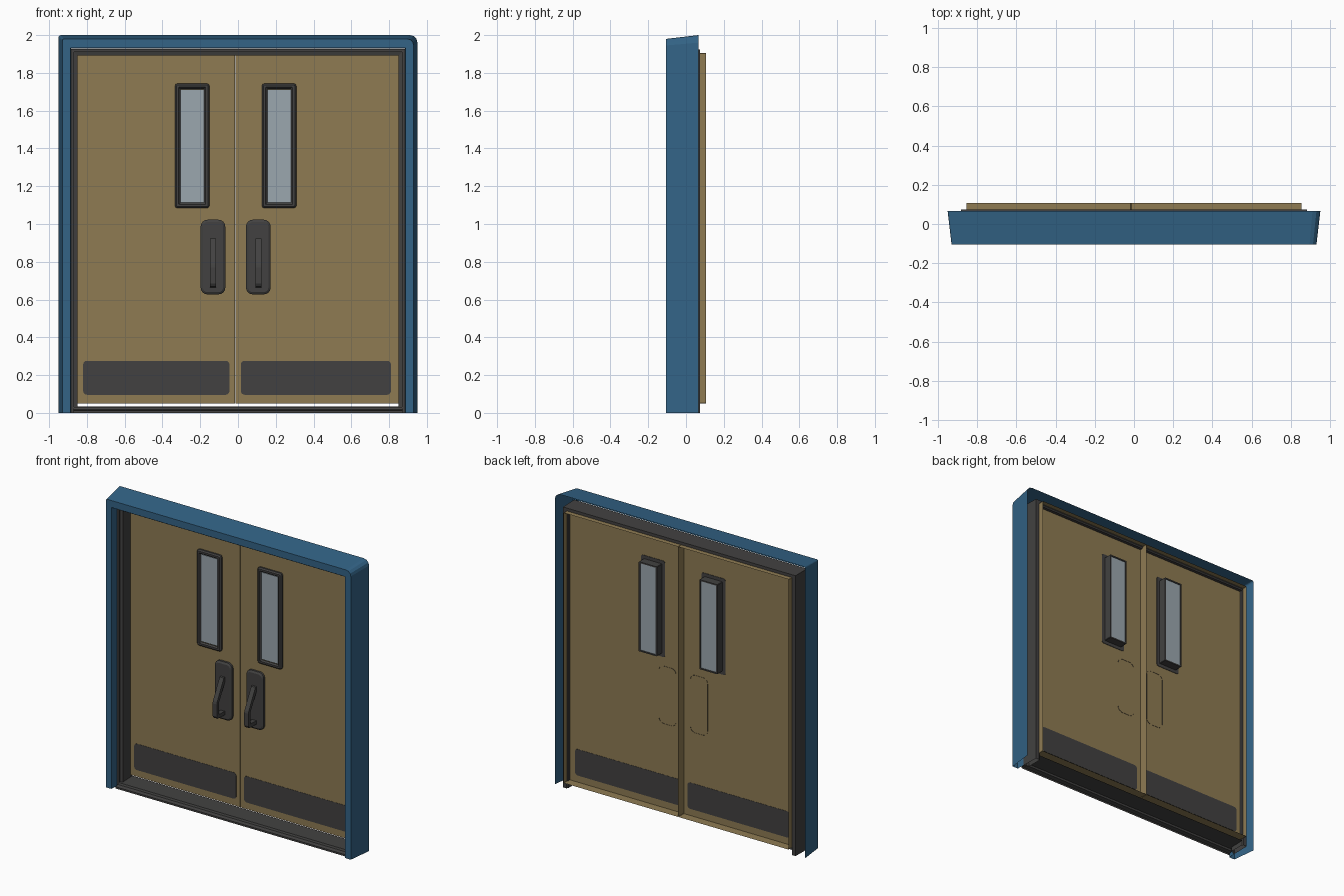
import bpy, bmesh, math

if "Cube" in bpy.data.objects:
    bpy.data.objects.remove(bpy.data.objects["Cube"])


def material(name, rgb):
    m = bpy.data.materials.new(name)
    m.diffuse_color = (*rgb, 1)
    m.use_nodes = True
    m.node_tree.nodes["Principled BSDF"].inputs["Base Color"].default_value = m.diffuse_color
    return m


BLUE = material("blue paint", (0.033, 0.126, 0.24))
TAN = material("tan door", (0.272, 0.198, 0.086))
DARK = material("dark metal", (0.054, 0.053, 0.052))
GLASS = material("pale glass", (0.33, 0.39, 0.43))


def finish(name, bm, mat):
    bmesh.ops.remove_doubles(bm, verts=bm.verts, dist=0.0002)
    bmesh.ops.recalc_face_normals(bm, faces=bm.faces)
    me = bpy.data.meshes.new(name)
    bm.to_mesh(me)
    bm.free()
    me.materials.append(mat)
    ob = bpy.data.objects.new(name, me)
    bpy.context.collection.objects.link(ob)
    return ob


def bridge(bm, rings, closed):
    for a, b in zip(rings, rings[1:]):
        n = len(a)
        for i in range(n if closed else n - 1):
            j = (i + 1) % n
            bm.faces.new((a[i], a[j], b[j], b[i]))


def rounded_rect(cx, cz, w, h, r, seg=4):
    pts = []
    for k, (sx, sz) in enumerate(((1, 1), (-1, 1), (-1, -1), (1, -1))):
        for i in range(seg + 1):
            a = math.pi / 2 * (k + i / seg)
            pts.append((cx + sx * (w / 2 - r) + r * math.cos(a),
                        cz + sz * (h / 2 - r) + r * math.sin(a)))
    return pts


def rect_loft(name, cx, cz, w, h, r, layers, mat, cap_start=False, cap_end=False, seg=4):
    """Stack rounded rectangles; layers are (y, inset)."""
    bm = bmesh.new()
    rings = []
    for y, d in layers:
        pts = rounded_rect(cx, cz, w - 2 * d, h - 2 * d, max(r - d, 0.002), seg)
        rings.append([bm.verts.new((x, y, z)) for x, z in pts])
    bridge(bm, rings, True)
    if cap_start:
        bm.faces.new(rings[0])
    if cap_end:
        bm.faces.new(rings[-1])
    return finish(name, bm, mat)


def box(name, x0, x1, y0, y1, z0, z1, mat):
    bm = bmesh.new()
    bmesh.ops.create_cube(bm, size=1)
    for v in bm.verts:
        v.co = ((x0 + x1) / 2 + v.co.x * (x1 - x0),
                (y0 + y1) / 2 + v.co.y * (y1 - y0),
                (z0 + z1) / 2 + v.co.z * (z1 - z0))
    return finish(name, bm, mat)


def portal(name, profile, mat):
    """Sweep (half width, top, y, left radius, right radius) up, over and down."""
    bm = bmesh.new()
    rings = []
    for x, top, y, rl, rr in profile:
        pts = [(-x, 0)]
        for i in range(4):
            a = math.pi - math.pi / 2 * i / 3
            pts.append((-x + rl + rl * math.cos(a), top - rl + rl * math.sin(a)))
        for i in range(4):
            a = math.pi / 2 - math.pi / 2 * i / 3
            pts.append((x - rr + rr * math.cos(a), top - rr + rr * math.sin(a)))
        pts.append((x, 0))
        rings.append([bm.verts.new((px, y, pz)) for px, pz in pts])
    bridge(bm, rings, False)
    return finish(name, bm, mat)


def extrude_x(name, profile, x0, x1, mat, caps=True):
    """Extrude a (y, z) outline along x."""
    bm = bmesh.new()
    rings = [[bm.verts.new((x, y, z)) for y, z in profile] for x in (x0, x1)]
    bridge(bm, rings, caps)
    if caps:
        for r in rings:
            bm.faces.new(r)
    return finish(name, bm, mat)


# Blue surround, open at the back, with a larger round on one corner
S = 0.0005
portal("outer_surround", [(0.95, 2.0, 0.065, 0.012, 0.04), (0.93, 1.98, -0.105, 0.01, 0.035),
                          (0.888, 1.932, -0.105, S, S), (0.885, 1.929, -0.05, S, S)], BLUE)

# Dark stepped jamb: its inner edge runs just past the door skin
portal("inner_jamb", [(x, x + 1.042, y, S, S) for x, y in (
    (0.885, -0.05), (0.868, -0.05), (0.868, -0.04), (0.850, -0.036),
    (0.850, 0.066), (0.858, 0.073), (0.883, 0.073), (0.885, -0.05))], DARK)

# Threshold, open underneath and behind
extrude_x("threshold", [(-0.085, 0.0), (-0.085, 0.012), (-0.06, 0.018),
                        (-0.055, 0.03), (0.06, 0.034), (0.07, 0.034)],
          -0.872, 0.872, DARK, caps=False)

SKIN = 0.046  # y of the door fronts

# Two hollow-backed door leaves and their fittings
for side, x0, x1, wx, hx, k0, k1 in (
        ("left", -0.855, -0.0155, -0.2425, -0.1325, -0.82, -0.045),
        ("right", -0.0145, 0.855, 0.2175, 0.1075, 0.015, 0.81)):
    rect_loft(side + "_door", (x0 + x1) / 2, 0.9775, x1 - x0, 1.855, 0.002,
              [(SKIN, 0), (0.107, 0)], TAN, cap_start=True, seg=1)

    # Kick plate showing on both sides of the door skin
    rect_loft(side + "_kick_plate", (k0 + k1) / 2, 0.186, k1 - k0, 0.18, 0.02,
              [(SKIN - 0.0015, 0), (SKIN + 0.0015, 0)], DARK, cap_start=True, cap_end=True)

    # Window trim in front, box sleeve behind, glass in both
    rect_loft(side + "_window_trim", wx, 1.414, 0.183, 0.66, 0.014,
              [(SKIN + y, d) for y, d in ((0.003, 0.03), (0.003, 0), (-0.012, 0),
                                          (-0.02, 0.008), (-0.02, 0.02), (-0.01, 0.029))],
              DARK, seg=2)
    rect_loft(side + "_window_sleeve", wx, 1.414, 0.138, 0.615, 0.003,
              [(SKIN, 0), (0.104, 0), (0.104, 0.009), (0.099, 0.009)], DARK, seg=1)
    box(side + "_window_glass", wx - 0.063, wx + 0.063, SKIN - 0.01, 0.099, 1.115, 1.713, GLASS)

    # Handle plate, rim just breaking through the door skin
    rect_loft(side + "_handle_plate", hx, 0.825, 0.13, 0.395, 0.035,
              [(SKIN + 0.002, 0), (SKIN - 0.014, 0), (SKIN - 0.022, 0.012)], DARK, cap_end=True)

    # Bent pull handle: slopes out, drops, returns to the plate
    extrude_x(side + "_pull_handle", [(SKIN + y, z) for y, z in (
        (-0.02, 0.925), (-0.033, 0.922), (-0.106, 0.785), (-0.11, 0.77), (-0.11, 0.685),
        (-0.1, 0.668), (-0.02, 0.665), (-0.02, 0.69), (-0.088, 0.692),
        (-0.088, 0.77), (-0.02, 0.893))], hx - 0.016, hx + 0.016, DARK)
